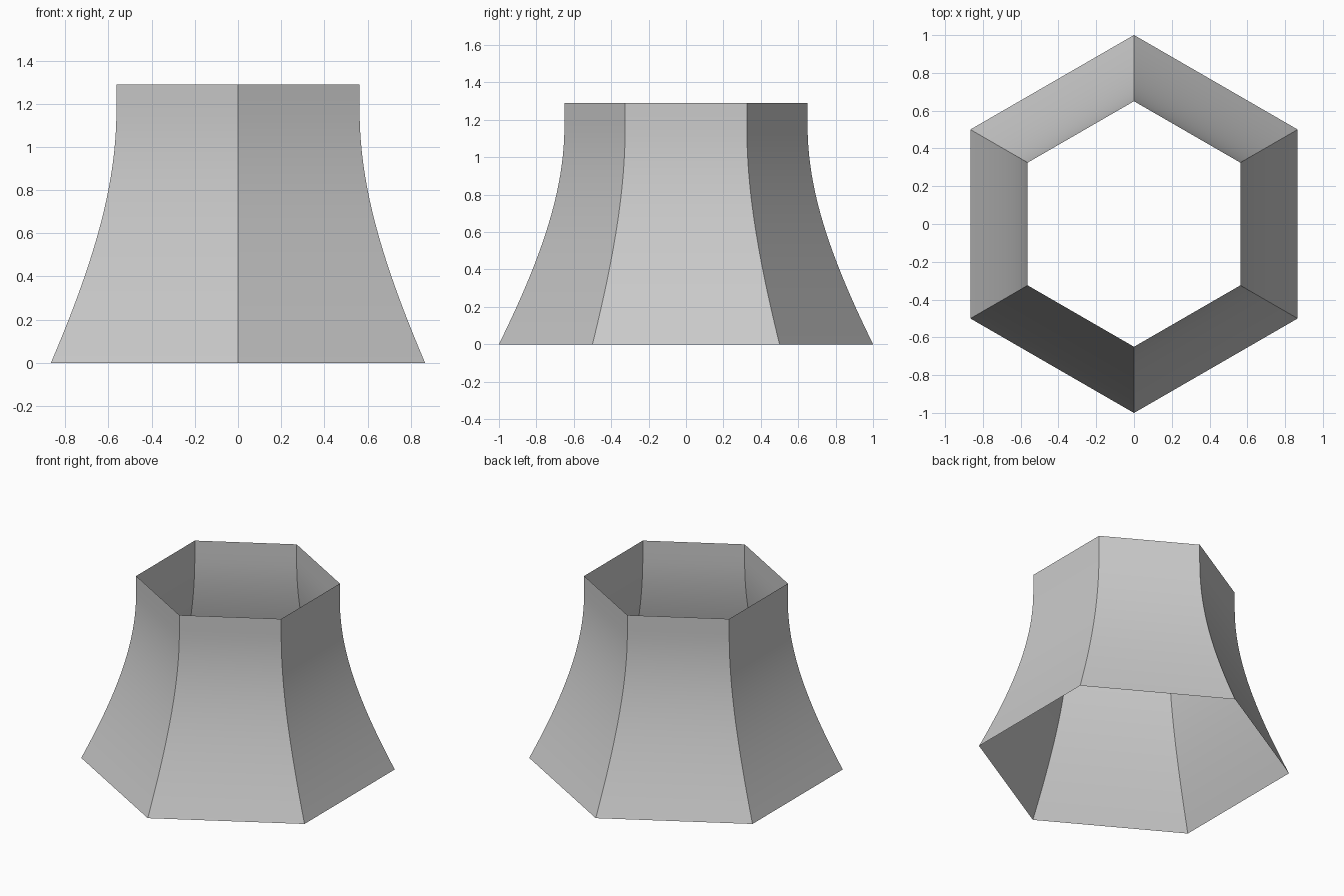
import bpy, bmesh
from math import sin, cos, pi, sqrt, radians

if "Cube" in bpy.data.objects:
    bpy.data.objects.remove(bpy.data.objects["Cube"])

SIDES, STEPS = 6, 24
HEIGHT, WAIST, WAIST_Z, C = 1.29, 0.65, 1.17, 1.0


def radius(z):
    # hyperbolic flare, narrowing to a nearly straight neck
    return WAIST * sqrt(1 + ((min(z, WAIST_Z) - WAIST_Z) / C) ** 2)


# Open six-sided tower shell
bm = bmesh.new()
rings = []
for i in range(STEPS + 1):
    z = HEIGHT * i / STEPS
    r = radius(z)
    rings.append([bm.verts.new((r * sin(2 * pi * k / SIDES), r * cos(2 * pi * k / SIDES), z))
                  for k in range(SIDES)])
for low, high in zip(rings, rings[1:]):
    for k in range(SIDES):
        n = (k + 1) % SIDES
        bm.faces.new((low[n], low[k], high[k], high[n]))

mesh = bpy.data.meshes.new("tower_shell")
bm.to_mesh(mesh)
bm.free()
tower = bpy.data.objects.new("tower_shell", mesh)
bpy.context.collection.objects.link(tower)

# Smooth along the flare, crisp at the six corners
bpy.context.view_layer.objects.active = tower
tower.select_set(True)
bpy.ops.object.shade_smooth_by_angle(angle=radians(30))
